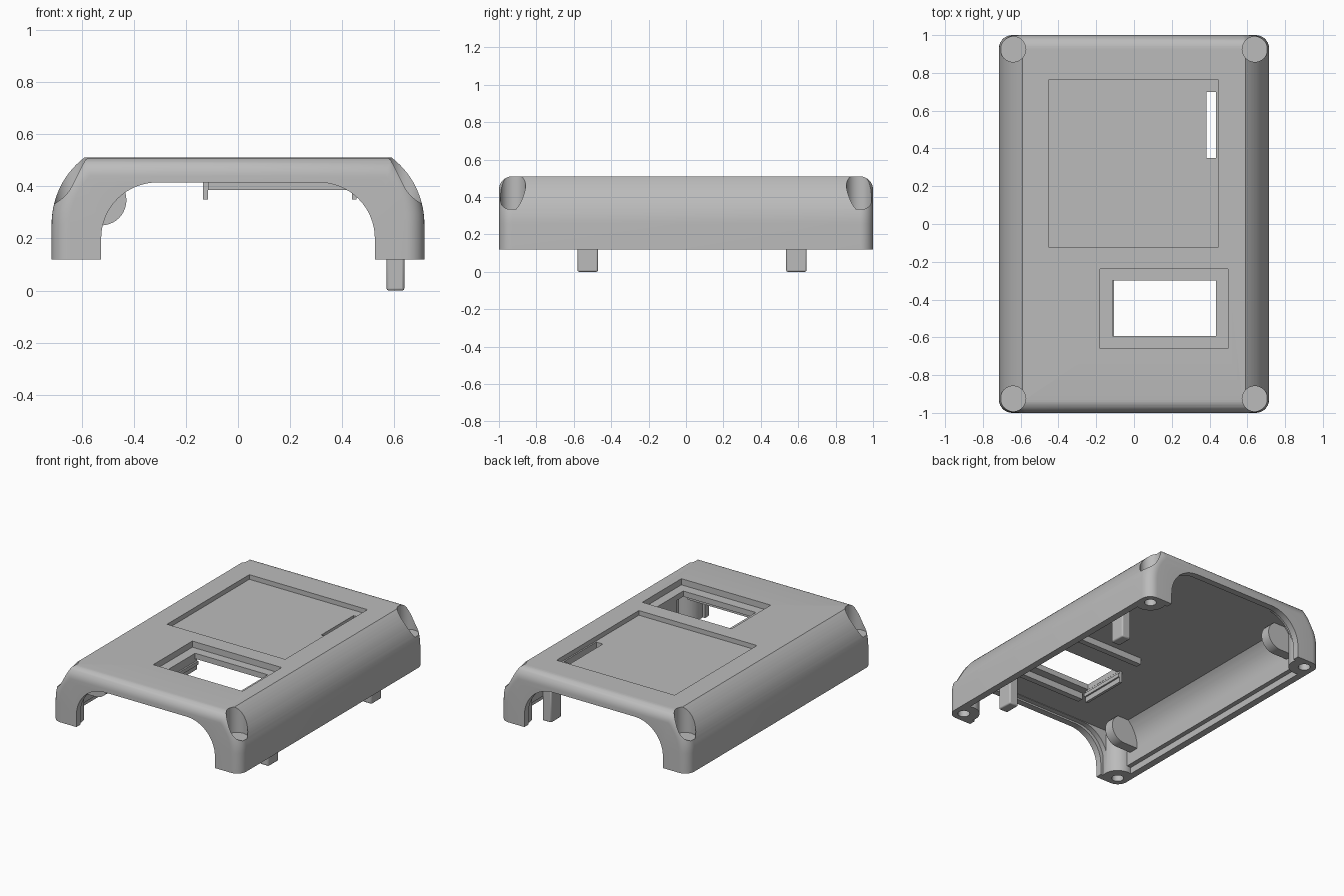
import bpy
import bmesh
from math import sin, cos, asin, sqrt, pi

if "Cube" in bpy.data.objects:
    bpy.data.objects.remove(bpy.data.objects["Cube"])

grey = bpy.data.materials.new("plain grey plastic")
grey.use_nodes = True
colour = (0.5, 0.5, 0.5, 1)
grey.diffuse_color = colour
grey.node_tree.nodes["Principled BSDF"].inputs["Base Color"].default_value = colour

HALF_W, TOP, BOTTOM, SIDE_R, SPRING = 0.715, 0.51, 0.12, 0.32, 0.256
EDGE_R, WALL = 0.07, 0.08


def finish(name, bm):
    bmesh.ops.recalc_face_normals(bm, faces=bm.faces)
    mesh = bpy.data.meshes.new(name)
    bm.to_mesh(mesh)
    bm.free()
    obj = bpy.data.objects.new(name, mesh)
    bpy.context.collection.objects.link(obj)
    mesh.materials.append(grey)
    return obj


def loft(name, sections):
    """Join xz cross-sections, each placed at its own y."""
    bm = bmesh.new()
    rings = [[bm.verts.new((x, y, z)) for x, z in pts] for y, pts in sections]
    n = len(rings[0])
    for a, b in zip(rings, rings[1:]):
        for i in range(n):
            j = (i + 1) % n
            bm.faces.new((a[i], a[j], b[j], b[i]))
    bm.faces.new(rings[0])
    bm.faces.new(rings[-1])
    return finish(name, bm)


def box(name, x0, x1, y0, y1, z0, z1):
    return loft(name, [(y, [(x0, z0), (x1, z0), (x1, z1), (x0, z1)]) for y in (y0, y1)])


def cylinder(name, x, y, radius, z0, z1):
    bm = bmesh.new()
    bmesh.ops.create_cone(bm, cap_ends=True, segments=48, radius1=radius,
                          radius2=radius, depth=z1 - z0)
    bmesh.ops.translate(bm, verts=bm.verts, vec=(x, y, (z0 + z1) / 2))
    return finish(name, bm)


def cut(target, tool):
    mod = target.modifiers.new("cut", "BOOLEAN")
    mod.operation = "DIFFERENCE"
    mod.solver = "EXACT"
    mod.object = tool
    bpy.context.view_layer.objects.active = target
    bpy.ops.object.modifier_apply(modifier=mod.name)
    bpy.data.objects.remove(tool)


def mirrored(half):
    return half + [(-x, z) for x, z in reversed(half)]


def shell_section(d, base=BOTTOM, steps=14):
    """Outer outline, inset by d: upright side, big arc, flat top."""
    r = SIDE_R - d
    end = asin((TOP - d - SPRING) / r)
    half = [(HALF_W - d, base)]
    for i in range(steps + 1):
        a = end * i / steps
        half.append((HALF_W - SIDE_R + r * cos(a), SPRING + r * sin(a)))
    return mirrored(half)


def arch_section(w, top, r=0.215, steps=16):
    half = [(w, -0.1)]
    for i in range(steps + 1):
        a = pi / 2 * i / steps
        half.append((w - r + r * cos(a), top - r + r * sin(a)))
    return mirrored(half)


# Outer case with rounded ends
ends = [(1 - EDGE_R + EDGE_R * sin(a), EDGE_R * (1 - cos(a)))
        for a in (pi / 2 * i / 8 for i in range(9))]
stations = [(-y, d) for y, d in reversed(ends)] + ends
case = loft("upper_case", [(y, shell_section(d)) for y, d in stations])

corners = [(sx * 0.64, sy * 0.925) for sx in (-1, 1) for sy in (-1, 1)]

# Hollow interior and bottom lip, leaving solid screw bosses in the corners
y_in = 1 - WALL
cavity = loft("cavity", [(y, shell_section(WALL, -0.1)) for y in (-y_in, y_in)])
lip = box("lip", -0.667, 0.667, -0.955, 0.955, -0.1, 0.165)
arch_lip = loft("arch_lip", [(y, arch_section(0.55, 0.427)) for y in (-0.955, 0.955)])
for tool in (cavity, lip, arch_lip):
    for x, y in corners:
        cut(tool, cylinder("boss", x, y, 0.1, -0.5, 1))
    cut(case, tool)

# Arched openings at both ends
cut(case, loft("arch", [(y, arch_section(0.525, 0.415)) for y in (-1.2, 1.2)]))

# Corner recesses above and screw holes below
for x, y in corners:
    cut(case, cylinder("recess", x, y, 0.067, 0.335, 0.8))
    cut(case, cylinder("screw_hole", x, y, 0.038, 0, 0.29))

# Label recess, window recess and through openings
cut(case, box("label", -0.45, 0.445, -0.125, 0.765, 0.478, 0.8))
cut(case, box("window_step", -0.18, 0.497, -0.66, -0.237, 0.468, 0.8))
cut(case, box("window", -0.115, 0.435, -0.592, -0.3, 0.2, 0.8))
cut(case, box("slot", 0.385, 0.435, 0.35, 0.7, 0.2, 0.8))

parts = [case]

# Snap pegs along the left wall, with rounded upper ends
for name, y in (("front_peg", -0.525), ("back_peg", 0.59)):
    peg = box(name, 0.57, 0.638, y - 0.055, y + 0.055, 0, 0.26)
    bev = peg.modifiers.new("rounding", "BEVEL")
    bev.width = 0.008
    bev.segments = 2
    parts.append(peg)

# Rounded holder plates on the right wall
for name, y in (("front_holder_plate", -0.76), ("back_holder_plate", 0.79)):
    outline = [(-0.525 + 0.097 * cos(a), 0.347 + 0.097 * sin(a))
               for a in (-pi / 2 + pi * i / 20 for i in range(21))]
    outline += [(-0.64, 0.40), (-0.66, 0.25)]
    parts.append(loft(name, [(y - 0.035, outline), (y + 0.035, outline)]))

# Display rails and clips under the window
for name, y in (("back_rail", -0.09), ("front_rail", -0.67)):
    parts.append(box(name, -0.115, 0.445, y - 0.02, y + 0.02, 0.385, 0.44))
parts.append(box("right_clip", -0.135, -0.116, -0.62, -0.28, 0.35, 0.44))
parts.append(box("right_clip_hook", -0.117, -0.105, -0.62, -0.28, 0.385, 0.41))
parts.append(box("left_clip", 0.437, 0.455, -0.52, -0.38, 0.35, 0.44))

# Smooth curves, sharp edges
bpy.ops.object.select_all(action="DESELECT")
for obj in parts:
    obj.select_set(True)
bpy.context.view_layer.objects.active = case
bpy.ops.object.shade_smooth_by_angle(angle=pi / 6)
